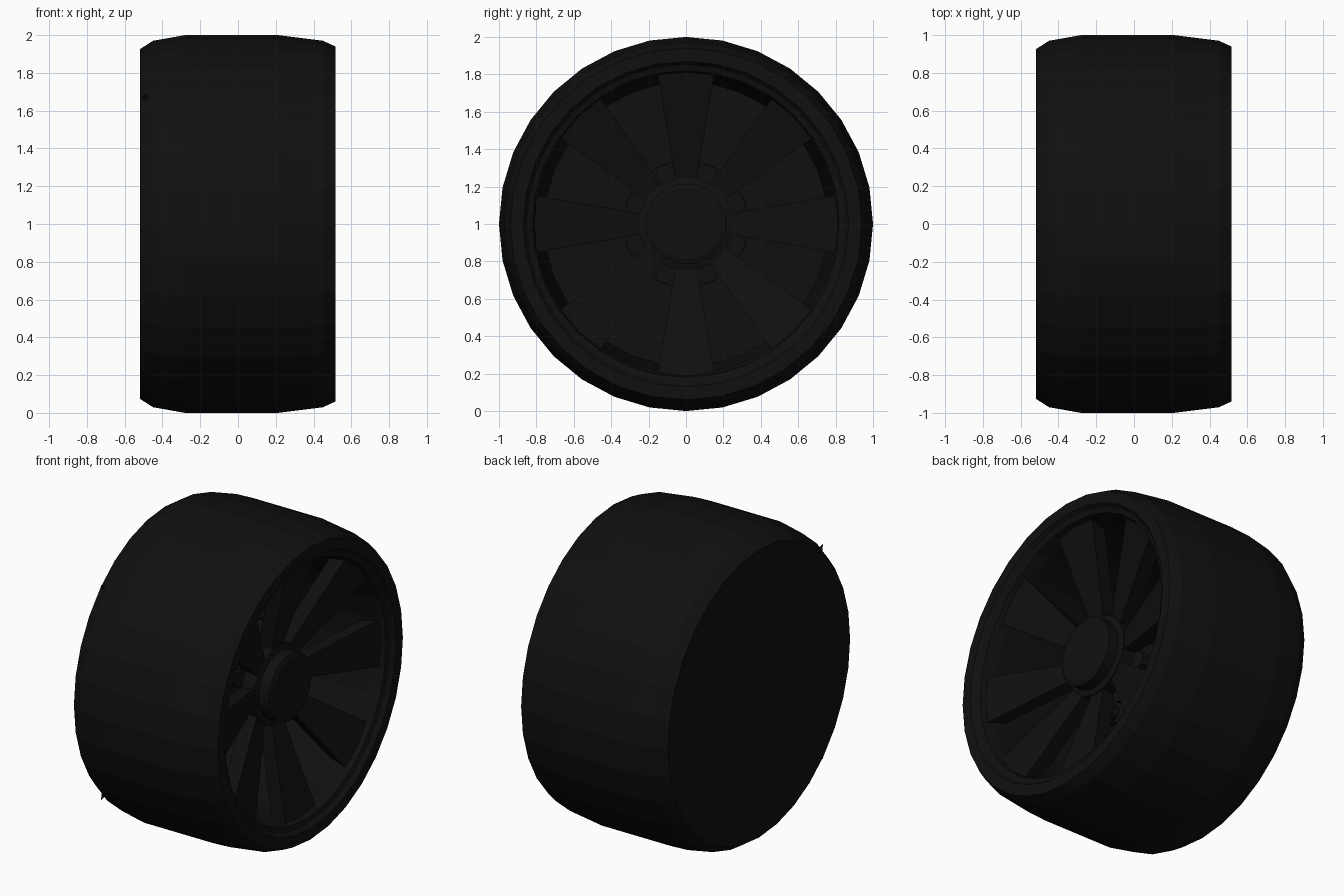
import bpy, bmesh
from math import sin, cos, pi, radians
from mathutils import Matrix

cube = bpy.data.objects.get("Cube")
if cube:
    bpy.data.objects.remove(cube, do_unlink=True)

CENTRE = Matrix.Translation((0, 0, 1))


def material(name, value):
    mat = bpy.data.materials.new(name)
    mat.use_nodes = True
    color = (value, value, value, 1)
    mat.diffuse_color = color
    mat.node_tree.nodes["Principled BSDF"].inputs["Base Color"].default_value = color
    return mat


BLACK = material("black", 0.005)


def finish(name, bm):
    bmesh.ops.remove_doubles(bm, verts=bm.verts, dist=0.0001)
    bmesh.ops.recalc_face_normals(bm, faces=bm.faces)
    mesh = bpy.data.meshes.new(name)
    bm.to_mesh(mesh)
    bm.free()
    mesh.materials.append(BLACK)
    obj = bpy.data.objects.new(name, mesh)
    obj.matrix_world = CENTRE
    bpy.context.collection.objects.link(obj)
    return obj


def lathe(name, profile, sides=32, offset=(0, 0)):
    """Revolve (x, radius) points about an axis along x."""
    bm = bmesh.new()
    rings = []
    for x, r in profile:
        rings.append([bm.verts.new((x, offset[0] + r * cos(2 * pi * i / sides),
                                    offset[1] + r * sin(2 * pi * i / sides)))
                      for i in range(sides)])
    for a, b in zip(rings, rings[1:]):
        for i in range(sides):
            j = (i + 1) % sides
            bm.faces.new((a[i], a[j], b[j], b[i]))
    # close both ends of the revolved shape
    bm.faces.new(rings[0])
    bm.faces.new(rings[-1])
    return finish(name, bm)


# Tyre, rim lip and hollow barrel in one closed shell with a flat back
lathe("tyre_and_rim", [
    (-0.52, 0.925), (-0.45, 0.97), (-0.28, 1.0), (0.21, 1.0), (0.45, 0.97),
    (0.515, 0.94), (0.515, 0.87), (0.49, 0.85), (0.48, 0.82), (0.40, 0.80),
    (-0.40, 0.76)])

# Hub with a raised cap, and the axle behind it
lathe("hub_cap", [(0.18, 0.25), (0.29, 0.25), (0.30, 0.215), (0.37, 0.215), (0.38, 0.19)])
lathe("axle", [(-0.41, 0.17), (0.2, 0.17)], sides=16)


def spoke(index, angle):
    """Tapered slab that dishes inward from the rim to the hub."""
    bm = bmesh.new()
    ends = []
    for r, half, front, depth in ((0.2, 0.05, 0.27, 0.1), (0.82, 0.155, 0.45, 0.12)):
        ends.append([bm.verts.new((x, r, z)) for x, z in
                     ((front, -half), (front, half),
                      (front - depth, half * 0.8), (front - depth, -half * 0.8))])
    inner, outer = ends
    bm.faces.new(inner)
    bm.faces.new(outer)
    for i in range(4):
        j = (i + 1) % 4
        bm.faces.new((inner[i], inner[j], outer[j], outer[i]))
    bmesh.ops.rotate(bm, verts=bm.verts, matrix=Matrix.Rotation(angle, 3, 'X'))
    finish(f"spoke_{index}", bm)


for k in range(8):
    spoke(k + 1, k * pi / 4)
    # Lug between each pair of spokes
    a = (k + 0.5) * pi / 4
    lathe(f"lug_{k + 1}", [(0.05, 0.06), (0.2, 0.06)], sides=8,
          offset=(0.28 * cos(a), 0.28 * sin(a)))

# Plate that carries the lugs
lathe("lug_plate", [(0.0, 0.34), (0.07, 0.34)])

# Two small pointed tabs at the back edge
for name, angle in (("upper_tab", radians(135)), ("lower_tab", radians(225))):
    bm = bmesh.new()
    bmesh.ops.create_cone(bm, cap_ends=True, segments=4, radius1=0.03, radius2=0,
                          depth=0.08, matrix=Matrix.Translation((-0.49, 0, 0.94)))
    bmesh.ops.rotate(bm, verts=bm.verts, matrix=Matrix.Rotation(angle - pi / 2, 3, 'X'))
    finish(name, bm)
